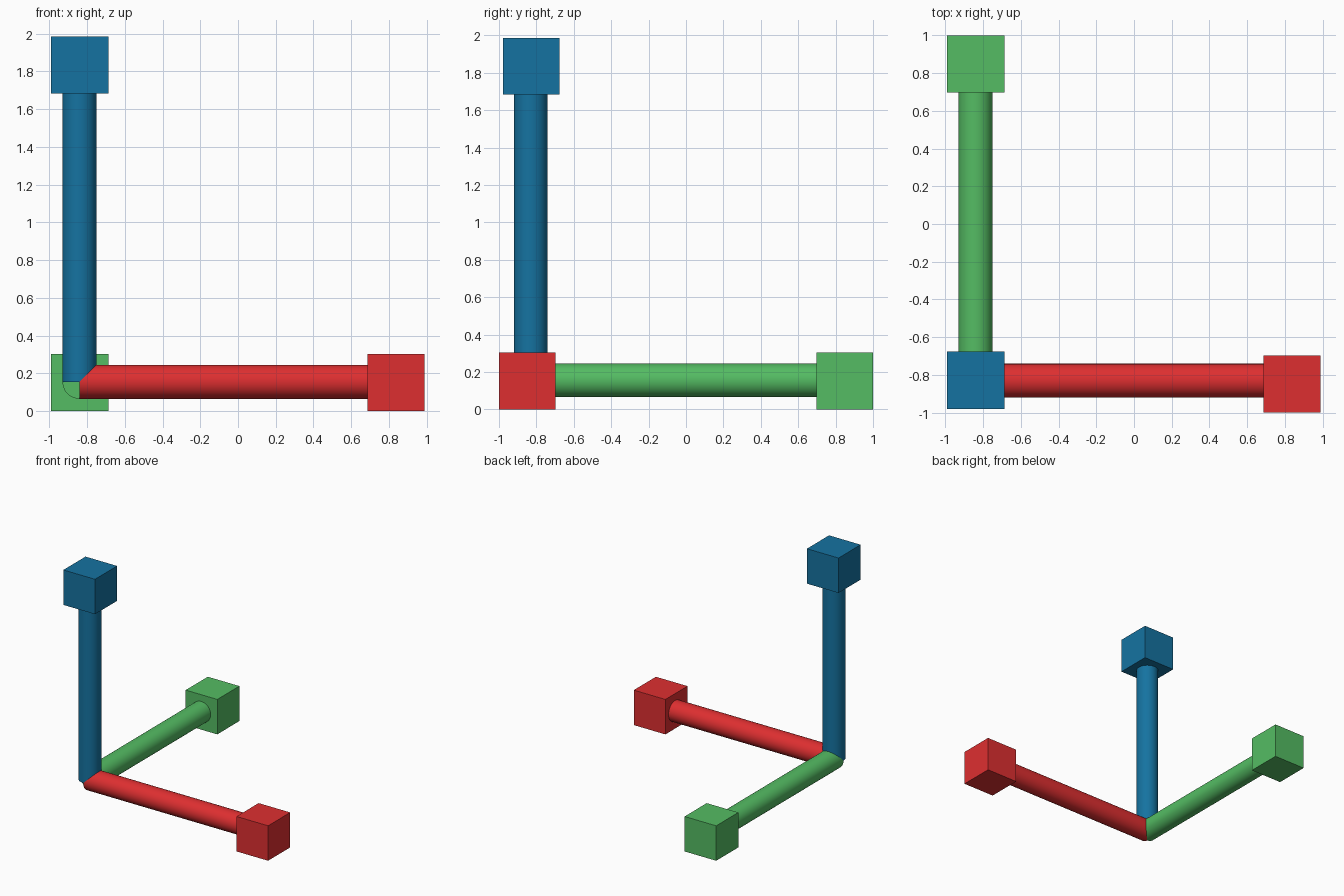
import bpy, math
from mathutils import Vector

if "Cube" in bpy.data.objects:
    bpy.data.objects.remove(bpy.data.objects["Cube"])

ORIGIN = Vector((-0.84, -0.83, 0.155))   # where the three rods meet
ROD_R, CUBE = 0.09, 0.303


def make_axis(name, direction, cube_centre, color):
    mat = bpy.data.materials.new(name + "_paint")
    mat.diffuse_color = color
    mat.use_nodes = True
    mat.node_tree.nodes["Principled BSDF"].inputs["Base Color"].default_value = mat.diffuse_color
    d = Vector(direction)
    cube_centre = Vector(cube_centre)

    # rod from the corner to the face of the end cube
    length = (cube_centre - ORIGIN).dot(d) - CUBE / 2 + 0.005
    bpy.ops.mesh.primitive_cylinder_add(vertices=48, radius=ROD_R, depth=length,
                                        location=ORIGIN + d * length / 2)
    rod = bpy.context.object
    rod.name = name + "_rod"
    rod.rotation_euler = d.to_track_quat('Z', 'Y').to_euler()
    rod.data.materials.append(mat)
    bpy.ops.object.shade_smooth_by_angle(angle=math.radians(30))

    # end cube
    bpy.ops.mesh.primitive_cube_add(size=CUBE, location=cube_centre)
    cube = bpy.context.object
    cube.name = name + "_end_cube"
    cube.data.materials.append(mat)


make_axis("x_axis", (1, 0, 0), (0.837, -0.848, 0.152), (0.73, 0.028, 0.03, 1))
make_axis("y_axis", (0, 1, 0), (-0.838, 0.848, 0.152), (0.089, 0.503, 0.125, 1))
make_axis("z_axis", (0, 0, 1), (-0.838, -0.828, 1.834), (0.0075, 0.171, 0.356, 1))
